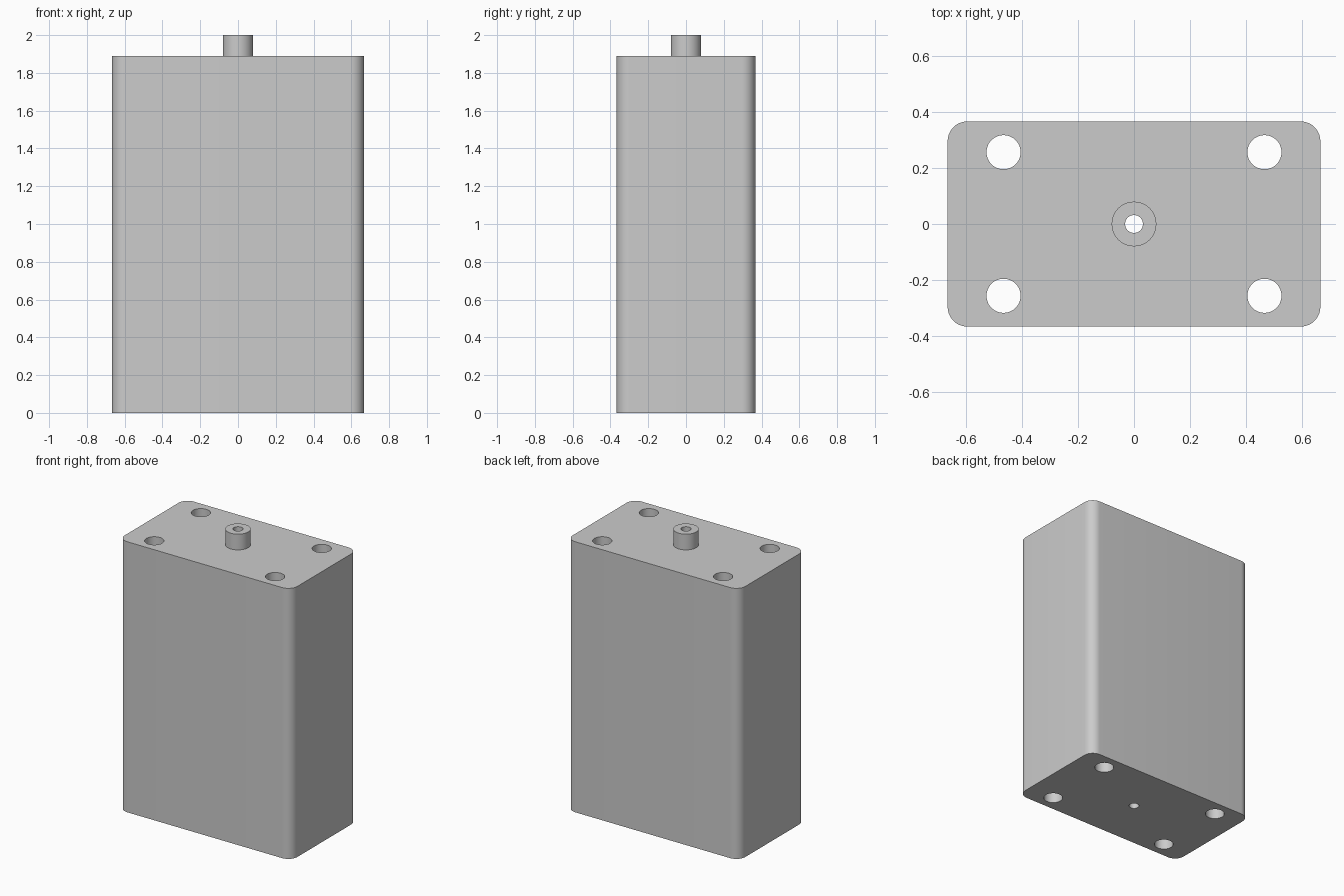
import bpy, bmesh
from math import cos, sin, pi, radians

cube = bpy.data.objects.get("Cube")
if cube:
    bpy.data.objects.remove(cube, do_unlink=True)

grey = bpy.data.materials.new("light grey")
grey.use_nodes = True
colour = (0.6, 0.6, 0.6, 1)
grey.diffuse_color = colour
grey.node_tree.nodes["Principled BSDF"].inputs["Base Color"].default_value = colour

HALF_X, HALF_Y, BODY_TOP, TOP = 0.667, 0.367, 1.89, 2.0
CORNER, BORE = 0.07, 0.032


def arc(cx, cy, r, start, sweep, steps):
    return [(cx + r * cos(start + sweep * i / steps),
             cy + r * sin(start + sweep * i / steps)) for i in range(steps + 1)]


def circle(cx, cy, r, steps=48):
    return arc(cx, cy, r, 0, 2 * pi, steps)[:-1]


def rounded_rectangle(hx, hy, r):
    points = []
    for i, (sx, sy) in enumerate([(1, 1), (-1, 1), (-1, -1), (1, -1)]):
        points += arc(sx * (hx - r), sy * (hy - r), r, i * pi / 2, pi / 2, 12)
    return points


def extrude_outline(name, loops, z0, z1, open_bottom=False):
    """Solid prism from an outer loop and any number of hole loops."""
    bm = bmesh.new()
    edges = []
    for loop in loops:
        verts = [bm.verts.new((x, y, z0)) for x, y in loop]
        edges += [bm.edges.new((v, verts[i - 1])) for i, v in enumerate(verts)]
    bmesh.ops.triangle_fill(bm, edges=edges, use_beauty=True)
    bottom = bm.faces[:]
    top = bmesh.ops.extrude_face_region(bm, geom=bottom, use_keep_orig=True)["geom"]
    bmesh.ops.translate(bm, vec=(0, 0, z1 - z0),
                        verts=[g for g in top if isinstance(g, bmesh.types.BMVert)])
    bmesh.ops.recalc_face_normals(bm, faces=bm.faces[:])
    if open_bottom:
        low = [f for f in bm.faces if all(v.co.z < z0 + 0.001 for v in f.verts)]
        bmesh.ops.delete(bm, geom=low, context="FACES_ONLY")
    mesh = bpy.data.meshes.new(name)
    bm.to_mesh(mesh)
    bm.free()
    mesh.materials.append(grey)
    obj = bpy.data.objects.new(name, mesh)
    bpy.context.collection.objects.link(obj)
    bpy.ops.object.select_all(action="DESELECT")
    obj.select_set(True)
    bpy.context.view_layer.objects.active = obj
    bpy.ops.object.shade_smooth_by_angle(angle=radians(30))
    return obj


# Rounded block with four corner holes and a central bore, all right through
holes = [circle(sx * 0.467, sy * 0.257, 0.061) for sx in (-1, 1) for sy in (-1, 1)]
extrude_outline("body", [rounded_rectangle(HALF_X, HALF_Y, CORNER), *holes,
                         circle(0, 0, BORE)], 0, BODY_TOP)

# Short hollow spigot on top, continuing the bore
extrude_outline("spigot", [circle(0, 0, 0.08), circle(0, 0, BORE)],
                BODY_TOP, TOP, open_bottom=True)
